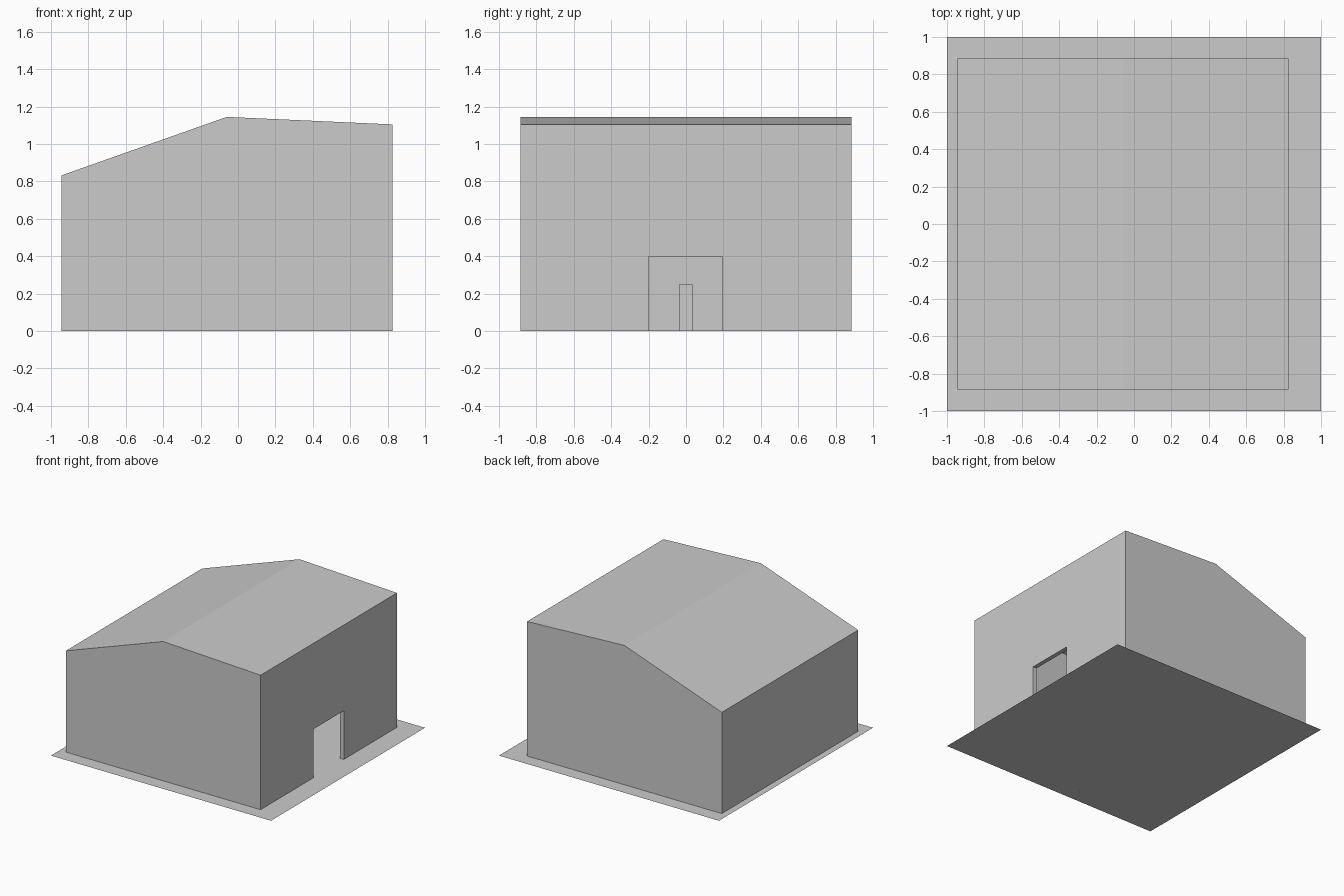
import bpy

if "Cube" in bpy.data.objects:
    bpy.data.objects.remove(bpy.data.objects["Cube"])

LEFT, RIDGE, RIGHT = -0.945, -0.06, 0.825   # x stations of the gable profile
HALF = 0.885                                # half length along y
DOOR0, DOOR1, DOOR_H, LIP = -0.2, 0.195, 0.4, 0.035
GABLE = [(LEFT, 0), (RIGHT, 0), (RIGHT, 1.105), (RIDGE, 1.145), (LEFT, 0.832)]


def mesh_object(name, verts, faces):
    me = bpy.data.meshes.new(name)
    me.from_pydata(verts, [], faces)
    me.update()
    ob = bpy.data.objects.new(name, me)
    bpy.context.collection.objects.link(ob)
    return ob


# Flat ground slab
mesh_object("base_plate", [(-1, -1, 0), (1, -1, 0), (1, 1, 0), (-1, 1, 0)], [(0, 1, 2, 3)])

# Shell: two gables, left wall and two roof slopes
front = [(x, -HALF, z) for x, z in GABLE]
back = [(x, HALF, z) for x, z in GABLE]
faces = [(0, 1, 2, 3, 4), (9, 8, 7, 6, 5)]
faces += [(i, (i + 1) % 5, (i + 1) % 5 + 5, i + 5)[::-1] for i in (2, 3, 4)]
faces = faces[:2] + [f[::-1] for f in faces[2:]]
n = len(faces)
faces = faces[:2] + [f[::-1] for f in faces[2:n]]
mesh_object("shell", front + back, faces)

# Right wall, notched around the doorway
outline = [(-HALF, 0), (DOOR0, 0), (DOOR0, DOOR_H), (DOOR1, DOOR_H),
           (DOOR1, 0), (HALF, 0), (HALF, 1.105), (-HALF, 1.105)]
mesh_object("door_wall", [(RIGHT, y, z) for y, z in outline], [tuple(range(8))])

# Door reveal: two jambs and a header
opening = outline[1:5]
verts = [(x, y, z) for x in (RIGHT, RIGHT - LIP) for y, z in opening]
mesh_object("door_reveal", verts, [(i, i + 1, i + 5, i + 4)[::-1] for i in range(3)])

# Small post standing inside, seen through the doorway
bpy.ops.mesh.primitive_cube_add(size=1, location=(0, -0.002, 0.125))
post = bpy.context.object
post.name = "inner_post"
post.scale = (0.07, 0.073, 0.25)
